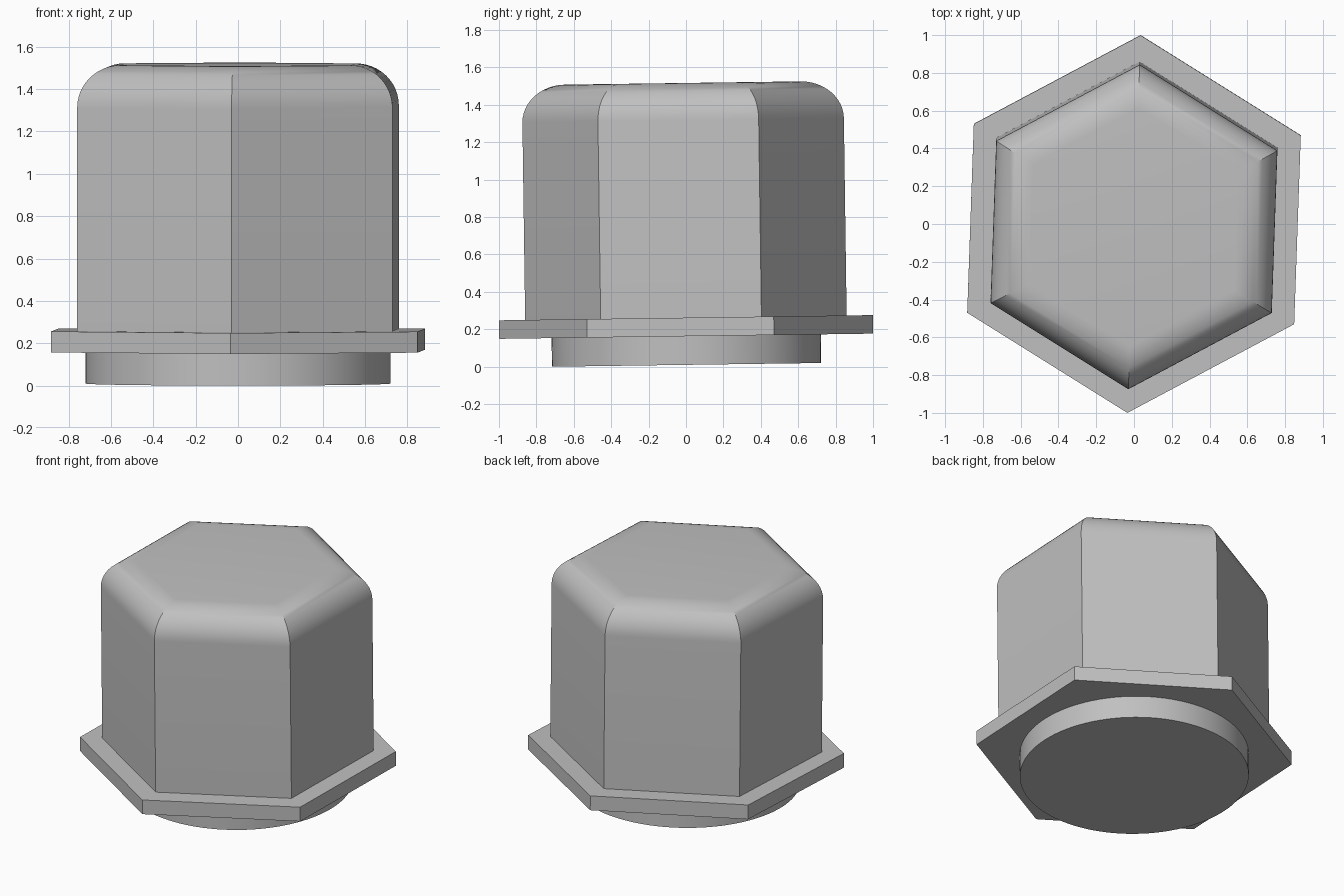
import bpy
import bmesh
from math import sin, cos, pi, radians
from mathutils import Matrix

cube = bpy.data.objects.get("Cube")
if cube:
    bpy.data.objects.remove(cube, do_unlink=True)

grey = bpy.data.materials.new("light grey")
grey.use_nodes = True
COLOUR = (0.53, 0.53, 0.53, 1)
grey.diffuse_color = COLOUR
grey.node_tree.nodes["Principled BSDF"].inputs["Base Color"].default_value = COLOUR

# The whole cap leans and turns very slightly
LEAN = (Matrix.Translation((0, 0.003, 0.01))
        @ Matrix.Rotation(radians(0.8), 4, 'X')
        @ Matrix.Rotation(radians(-2), 4, 'Z'))


def stacked(name, sides, profile):
    """Closed solid from (corner radius, height) rings, corner at +y."""
    bm = bmesh.new()
    rings = []
    for r, z in profile:
        angles = [pi / 2 + 2 * pi * i / sides for i in range(sides)]
        rings.append([bm.verts.new((r * cos(a), r * sin(a), z)) for a in angles])
    for low, high in zip(rings, rings[1:]):
        for i in range(sides):
            j = (i + 1) % sides
            bm.faces.new((low[i], low[j], high[j], high[i]))
    bm.faces.new(rings[0][::-1])
    bm.faces.new(rings[-1])
    mesh = bpy.data.meshes.new(name)
    bm.to_mesh(mesh)
    bm.free()
    mesh.materials.append(grey)
    obj = bpy.data.objects.new(name, mesh)
    bpy.context.collection.objects.link(obj)
    obj.matrix_world = LEAN
    bpy.ops.object.select_all(action='DESELECT')
    obj.select_set(True)
    bpy.context.view_layer.objects.active = obj
    bpy.ops.object.shade_smooth_by_angle(angle=radians(30))
    return obj


BASE, RIM, TOP = 0.153, 0.252, 1.507
FILLET, STEPS = 0.2, 12

# Round plug underneath
stacked("base_disc", 96, [(0.72, 0), (0.72, BASE)])

# Flat hexagonal flange
stacked("hex_flange", 6, [(1, BASE), (1, RIM)])

# Hexagonal body with a rounded top rim
profile = [(0.86, RIM)]
for k in range(STEPS + 1):
    a = pi / 2 * k / STEPS
    inset = FILLET * (1 - cos(a)) / cos(pi / 6)
    profile.append((0.86 - inset, TOP - FILLET + FILLET * sin(a)))
stacked("hex_body", 6, profile)
